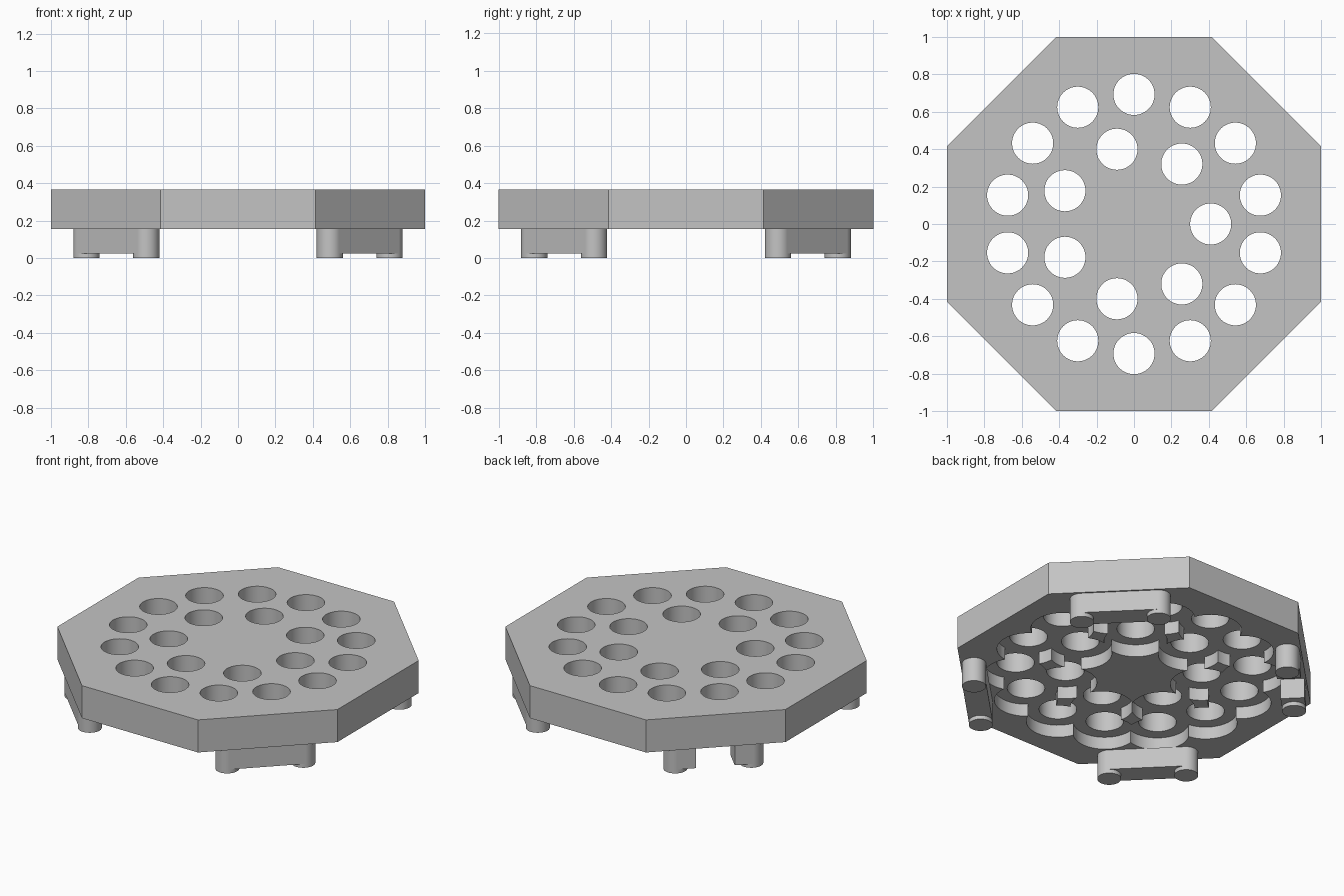
import bpy, bmesh
from math import pi, cos, sin, radians
from mathutils import Matrix

if "Cube" in bpy.data.objects:
    bpy.data.objects.remove(bpy.data.objects["Cube"])

BOTTOM, CEILING, TOP = 0.155, 0.235, 0.365   # plate underside, recess ceiling, plate top
HOLE_R, RECESS_R, POST_R = 0.11, 0.185, 0.07

grey = bpy.data.materials.new("plain_grey")
grey.use_nodes = True
COLOUR = (0.55, 0.55, 0.55, 1)
grey.diffuse_color = COLOUR
grey.node_tree.nodes["Principled BSDF"].inputs["Base Color"].default_value = COLOUR


def add_cylinder(bm, x, y, r, z0, z1, sides=48, turn=0.0):
    place = Matrix.Translation((x, y, (z0 + z1) / 2)) @ Matrix.Rotation(turn, 4, 'Z')
    bmesh.ops.create_cone(bm, cap_ends=True, segments=sides, radius1=r, radius2=r,
                          depth=z1 - z0, matrix=place)


def add_box(bm, x0, x1, y, width, z0, z1):
    place = Matrix.Translation(((x0 + x1) / 2, y, (z0 + z1) / 2))
    size = Matrix.Diagonal((x1 - x0, width, z1 - z0, 1))
    bmesh.ops.create_cube(bm, size=1, matrix=place @ size)


def finish(bm, name):
    mesh = bpy.data.meshes.new(name)
    bm.to_mesh(mesh)
    bm.free()
    mesh.materials.append(grey)
    obj = bpy.data.objects.new(name, mesh)
    bpy.context.scene.collection.objects.link(obj)
    return obj


def smooth(obj):
    bpy.ops.object.select_all(action='DESELECT')
    obj.select_set(True)
    bpy.context.view_layer.objects.active = obj
    bpy.ops.object.shade_smooth_by_angle(angle=radians(30))


def cut(target, cutter):
    mod = target.modifiers.new(cutter.name, 'BOOLEAN')
    mod.operation, mod.solver, mod.object = 'DIFFERENCE', 'EXACT', cutter
    cutter.hide_render = True


# Octagonal plate
bm = bmesh.new()
add_cylinder(bm, 0, 0, 1 / cos(pi / 8), BOTTOM, TOP, sides=8, turn=pi / 8)
plate = finish(bm, "plate")

# Hole centres: outer ring of fourteen, inner ring of seven
centres = [(0.693 * cos(pi / 2 + i * pi / 7), 0.693 * sin(pi / 2 + i * pi / 7)) for i in range(14)]
centres += [(0.41 * cos(i * 2 * pi / 7), 0.41 * sin(i * 2 * pi / 7)) for i in range(7)]

# Overlapping round recesses in the underside leave pillars and a central island
cutters = []
for x, y in centres:
    bm = bmesh.new()
    add_cylinder(bm, x, y, RECESS_R, 0.05, CEILING)
    cutters.append(finish(bm, "recess_cutter"))

# Through holes
bm = bmesh.new()
for x, y in centres:
    add_cylinder(bm, x, y, HOLE_R, 0.02, 0.5)
cutters.append(finish(bm, "hole_cutter"))

# Apply the cuts and drop the cutters
for cutter in cutters:
    cut(plate, cutter)
graph = bpy.context.evaluated_depsgraph_get()
plate.modifiers.update()
cut_mesh = bpy.data.meshes.new_from_object(plate.evaluated_get(graph))
plate.modifiers.clear()
plate.data = cut_mesh
plate.data.name = "plate"
for cutter in cutters:
    bpy.data.objects.remove(cutter)
smooth(plate)

# Feet on the four diagonal sides: two round posts joined by a bar; one bar is split
HALF, REACH, GAP = 0.226, 0.92, 0.115
feet = {"front_right_foot": -3, "front_left_foot": -1, "back_left_foot": 1, "back_right_foot": 3}
for name, step in feet.items():
    bm = bmesh.new()
    for side in (-1, 1):
        add_cylinder(bm, side * HALF, -REACH, POST_R, 0, BOTTOM, sides=32)
    spans = [(-HALF, -GAP), (GAP, HALF)] if name == "back_right_foot" else [(-HALF, HALF)]
    for x0, x1 in spans:
        add_box(bm, x0, x1, -REACH, 2 * POST_R, 0.025, BOTTOM)
    bm.transform(Matrix.Rotation(step * pi / 4 + pi / 2, 4, 'Z'))
    smooth(finish(bm, name))
